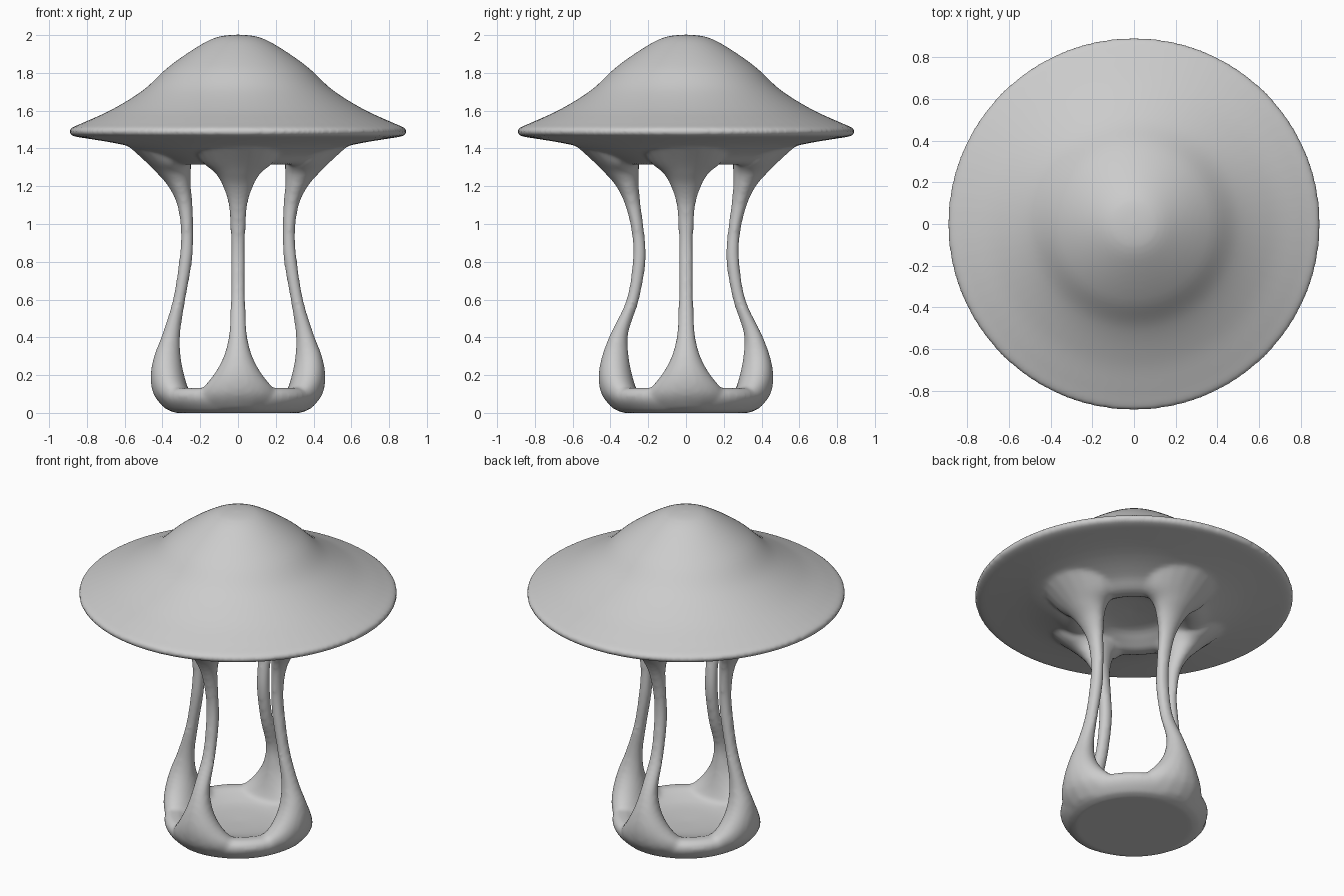
import bpy, bmesh, math

if "Cube" in bpy.data.objects:
    bpy.data.objects.remove(bpy.data.objects["Cube"])

SEG = 72


def spline(keys, steps=5):
    """Catmull-Rom through tuples of any length."""
    out = []
    for i in range(len(keys) - 1):
        p0, p1 = keys[max(i - 1, 0)], keys[i]
        p2, p3 = keys[i + 1], keys[min(i + 2, len(keys) - 1)]
        for s in range(steps):
            t = s / steps
            out.append(tuple(0.5 * (2 * b + (c - a) * t + (2 * a - 5 * b + 4 * c - d) * t * t
                                    + (3 * b - a - 3 * c + d) * t ** 3)
                             for a, b, c, d in zip(p0, p1, p2, p3)))
    return out + [keys[-1]]


def bridge(bm, rings):
    for a, b in zip(rings, rings[1:]):
        n = len(a)
        for i in range(n):
            j = (i + 1) % n
            bm.faces.new((a[i], a[j], b[j], b[i]))


def lathe(bm, profile):
    """Closed solid from (r, z) points that start and end on the axis."""
    rings = [[bm.verts.new((r * math.cos(2 * math.pi * i / SEG),
                            r * math.sin(2 * math.pi * i / SEG), z)) for i in range(SEG)]
             for r, z in profile[1:-1]]
    bridge(bm, rings)
    for ring, z in ((rings[0], profile[0][1]), (rings[-1], profile[-1][1])):
        c = bm.verts.new((0, 0, z))
        for i in range(SEG):
            bm.faces.new((c, ring[i], ring[(i + 1) % SEG]))


def leg(bm, angle, sections):
    """Swept strut; each section is (z, inner r, outer r, half width), bent round the axis."""
    rings = []
    for z, ri, ro, w in spline(sections):
        mid, half, ring = (ri + ro) / 2, (ro - ri) / 2, []
        for i in range(24):
            t = 2 * math.pi * i / 24
            r = mid + half * math.cos(t)
            a = angle + w * math.sin(t) / mid
            ring.append(bm.verts.new((r * math.cos(a), r * math.sin(a), z)))
        rings.append(ring)
    bridge(bm, rings)
    bm.faces.new(rings[0])
    bm.faces.new(rings[-1])


bm = bmesh.new()

# cap: bell top, thin rim, underside with a shallow recess inside the legs
top = spline([(0, 2.003), (.11, 1.99), (.22, 1.935), (.37, 1.83), (.5, 1.71),
              (.66, 1.61), (.8, 1.545), (.87, 1.515)])
under = spline([(.86, 1.462), (.61, 1.42), (.45, 1.37), (.37, 1.325), (.31, 1.315),
                (.25, 1.345), (.17, 1.385), (0, 1.4)])
lathe(bm, top + [(.892, 1.503), (.896, 1.487), (.888, 1.472)] + under)

# base: rounded dish
lathe(bm, [(0, 0), (.33, 0)] + spline([(.365, .012), (.4, .05), (.415, .09), (.395, .125),
          (.34, .132), (.28, .11), (.18, .085), (0, .075)]))

# four legs, the side pair standing slightly wider than the front and back pair
for k in range(4):
    d = 0 if k % 2 == 0 else -.03
    leg(bm, k * math.pi / 2, [
        (.02, .2, .385, .21), (.07, .23, .43, .23), (.12, .26, .455, .2), (.2, .285, .463, .13),
        (.3, .303, .445, .075), (.42, .305, .4, .047), (.6, .278 + d, .345 + d, .039),
        (.8, .243 + d, .313 + d, .039), (.95, .235 + d / 2, .302 + d / 2, .039),
        (1.1, .24, .322, .05), (1.2, .25, .37, .08), (1.27, .25, .43, .12),
        (1.33, .25, .49, .19), (1.43, .27, .6, .24)])

bmesh.ops.recalc_face_normals(bm, faces=bm.faces)
mesh = bpy.data.meshes.new("mushroom")
bm.to_mesh(mesh)
bm.free()
obj = bpy.data.objects.new("mushroom", mesh)
bpy.context.collection.objects.link(obj)

# fuse the parts into one soft surface
fuse = obj.modifiers.new("fuse", 'REMESH')
fuse.mode = 'VOXEL'
fuse.voxel_size = .013
fuse.use_smooth_shade = True
soften = obj.modifiers.new("soften", 'SMOOTH')
soften.factor = .5
soften.iterations = 8
